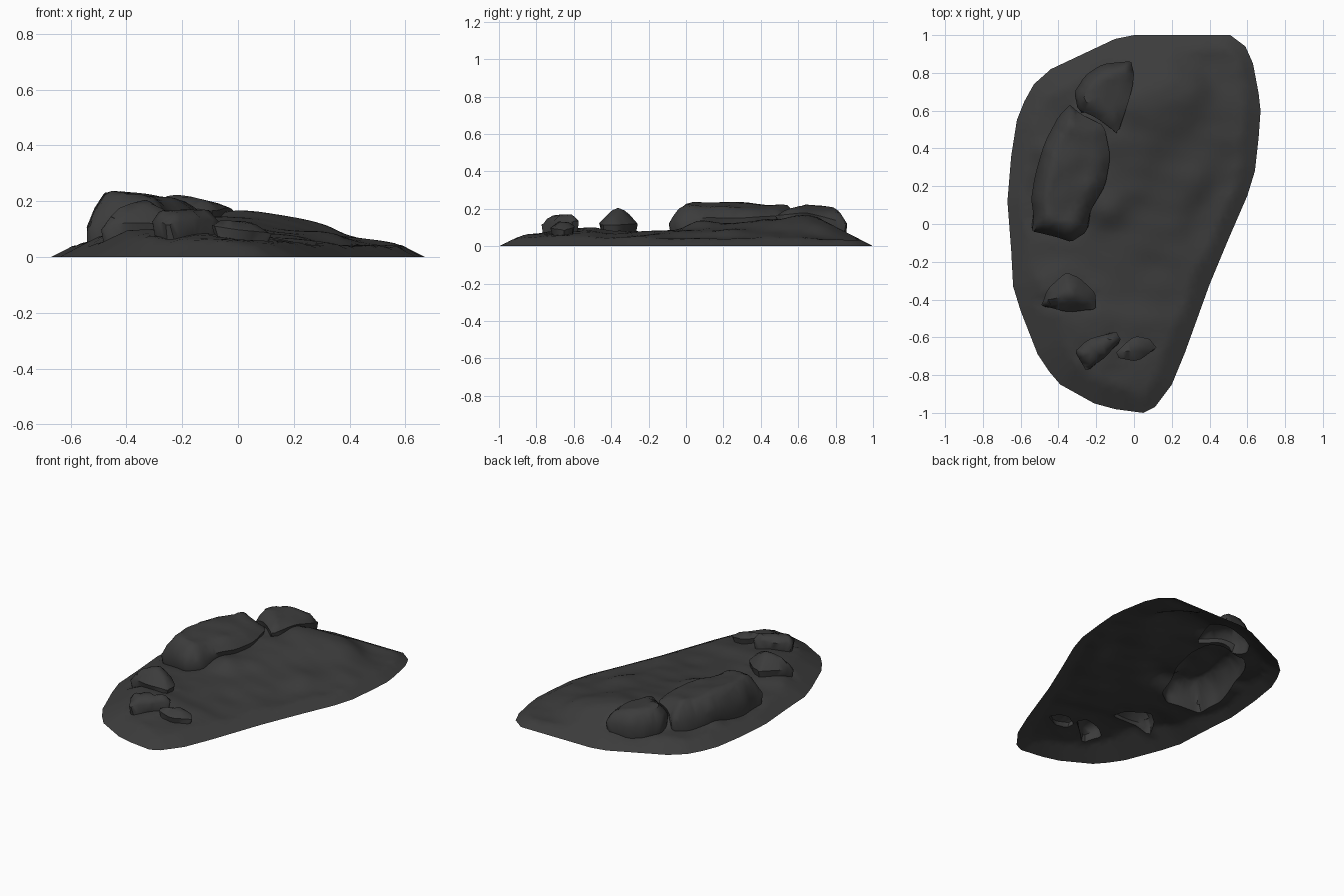
import bpy
import bmesh
import math
import random
from mathutils import Vector, noise
from mathutils.geometry import delaunay_2d_cdt

random.seed(4)
cube = bpy.data.objects.get("Cube")
if cube:
    bpy.data.objects.remove(cube)


def pairs(values):
    """Turn flat hundredths into 2D points."""
    return [Vector((values[i] / 100, values[i + 1] / 100)) for i in range(0, len(values), 2)]


def refine(loop, step):
    """Resample a closed loop with short straight segments."""
    result = []
    for i, a in enumerate(loop):
        b = loop[(i + 1) % len(loop)]
        count = max(1, round((b - a).length / step))
        result += [a.lerp(b, k / count) for k in range(count)]
    return result


def chamfer(loop):
    """Cut every corner once to soften the loop."""
    result = []
    for i, a in enumerate(loop):
        b = loop[(i + 1) % len(loop)]
        result += [a.lerp(b, 0.15), a.lerp(b, 0.85)]
    return result


def inside(p, loop):
    hit = False
    for i, a in enumerate(loop):
        b = loop[i - 1]
        if (a.y > p.y) != (b.y > p.y) and p.x < (b.x - a.x) * (p.y - a.y) / (b.y - a.y) + a.x:
            hit = not hit
    return hit


def edge_distance(p, loop):
    best = math.inf
    for i, a in enumerate(loop):
        d = loop[i - 1] - a
        t = min(1, max(0, (p - a).dot(d) / d.length_squared))
        best = min(best, (a + d * t - p).length)
    return best


def inset(loop, amount):
    """Move a loop towards its own interior."""
    result = []
    for i, p in enumerate(loop):
        along = (loop[(i + 1) % len(loop)] - loop[i - 1]).normalized()
        side = Vector((-along.y, along.x))
        if not inside(p + side * 0.01, loop):
            side = -side
        result.append(p + side * amount)
    return result


# Footprint of the whole outcrop
outline = pairs([
    0, 100, 51, 100, 59, 94, 63, 85, 66, 69, 67, 60, 66, 46, 64, 28, 60, 15, 50, -8, 40, -32,
    27, -68, 20, -85, 11, -97, 5, -100, -10, -98, -21, -95, -39, -85, -45, -78, -51, -69,
    -60, -46, -64, -33, -65, -14, -67, 12, -65, 36, -62, 55, -58, 65, -53, 74, -44, 82, -10, 98])

# Ground heights: x, y, z in hundredths
ground_points = [
    -55, 60, 5, -60, 20, 4, -56, -20, 5, -45, -60, 6, -30, -85, 4, 0, -92, 4, 15, -75, 4,
    30, -40, 4, 45, -5, 4, 58, 30, 4, 60, 65, 4, 50, 92, 3, 20, 92, 4, -15, 92, 5,
    -40, 78, 6, 4, 68, 19, 0, 42, 14, -7, 22, 12, 20, 60, 12, 20, 30, 9, 40, 50, 7,
    10, 2, 8, -10, -8, 9, -40, -20, 7, 0, -40, 7, 20, -25, 6, -20, -50, 9, -8, -80, 7,
    -30, 30, 13, -33, -53, 11, -38, -38, 10, -18, -65, 10, 2, -65, 8, -15, -22, 7,
    -8, 52, 15, 0, 84, 11, 12, 68, 16]
samples = [[v / 100 for v in ground_points[i:i + 3]] for i in range(0, len(ground_points), 3)]

# Boulders: outline, top height, slope in x, slope in y, shoulder width
boulders = [
    ([-55, -4, -54, 5, -55, 14, -53, 25, -48, 43, -41, 57, -34, 64, -27, 58, -15, 52, -12, 35,
      -15, 20, -22, 8, -24, -4, -33, -10, -42, -7], 0.222, -0.13, 0.0, 0.085),
    ([-32, 70, -26, 79, -17, 85, -1, 87, 1, 77, -8, 46, -20, 56, -30, 60], 0.207, -0.13, 0.0, 0.07),
    ([-50, -44, -46, -34, -36, -25, -29, -28, -20, -36, -20, -46, -35, -47], 0.205, -0.1, 0.2, 0.11),
    ([-32, -67, -25, -61, -10, -56, -6, -62, -14, -70, -25, -79], 0.165, 0.0, 0.12, 0.045),
    ([-10, -67, 0, -59, 8, -60, 13, -66, 2, -73, -8, -72], 0.13, -0.22, 0.1, 0.05),
]
rocks = []
for values, *shape in boulders:
    loop = refine(chamfer(pairs(values)), 0.025)
    rocks.append((loop, sum(loop, Vector((0, 0))) / len(loop), shape))


def ground_height(p):
    total = height = 0
    for x, y, z in samples:
        w = math.exp(-((p.x - x) ** 2 + (p.y - y) ** 2) / 0.02) + 1e-6
        total += w
        height += w * z
    # Low rounded knob beside the long boulder
    knob = 0.035 * math.exp(-(p - Vector((-0.13, 0.06))).length_squared / 0.007)
    rough = 0.008 * noise.noise(Vector((p.x * 5, p.y * 9, 0)))
    # The border falls away at a steady slope
    return min(height / total + knob + rough, 0.52 * edge_distance(p, outline))


# Gather points: border, boulder feet and shoulders, then a loose grid
points, edges = [], []


def add_loop(loop):
    start = len(points)
    points.extend(loop)
    edges.extend((start + i, start + (i + 1) % len(loop)) for i in range(len(loop)))


add_loop(refine(outline, 0.05))
for loop, centre, shape in rocks:
    add_loop(loop)
    add_loop(inset(loop, 0.018))

step = 0.028
for ix in range(-24, 25):
    for iy in range(-36, 37):
        p = Vector((ix + random.uniform(-0.3, 0.3), iy + random.uniform(-0.3, 0.3))) * step
        if not inside(p, outline) or edge_distance(p, outline) < 0.02:
            continue
        if all(edge_distance(p, loop) > 0.028 or
               (not inside(p, loop) and edge_distance(p, loop) > 0.012) for loop, c, s in rocks):
            points.append(p)

flat_points, _, faces, *_ = delaunay_2d_cdt(points, edges, [], 1, 1e-5)

# Raise the points into ground and boulders, with slightly undercut walls
bm = bmesh.new()
verts = []
for p in flat_points:
    z = ground_height(p)
    place = p.copy()
    for loop, centre, (top, slope_x, slope_y, width) in rocks:
        d = edge_distance(p, loop)
        out = (p - centre).normalized()
        if d < 0.002:
            place -= out * 0.012
            z -= 0.004
        elif inside(p, loop):
            crown = top + slope_x * (p.x - centre.x) + slope_y * (p.y - centre.y)
            crown += 0.012 * noise.noise(Vector((p.x * 8, p.y * 8, 7)))
            rise = 1 - (1 - min(1, d / width)) ** 1.7
            z += max(0.006, min(crown, 0.237) - z) * rise
            place += out * 0.018 * max(0, 1 - d / 0.09)
    verts.append(bm.verts.new((place.x, place.y, max(0, z))))
for face in faces:
    bm.faces.new([verts[i] for i in face])
bm.normal_update()
if sum(f.normal.z for f in bm.faces) < 0:
    bmesh.ops.reverse_faces(bm, faces=bm.faces[:])
for v in [v for v in bm.verts if not v.link_faces]:
    bm.verts.remove(v)

mesh = bpy.data.meshes.new("rock_outcrop")
bm.to_mesh(mesh)
bm.free()
outcrop = bpy.data.objects.new("rock_outcrop", mesh)
bpy.context.collection.objects.link(outcrop)

# Single dark stone colour
stone = bpy.data.materials.new("dark_stone")
stone.use_nodes = True
colour = (0.045, 0.045, 0.045, 1)
stone.diffuse_color = colour
shader = stone.node_tree.nodes["Principled BSDF"]
shader.inputs["Base Color"].default_value = colour
shader.inputs["Roughness"].default_value = 0.9
mesh.materials.append(stone)

bpy.context.view_layer.objects.active = outcrop
outcrop.select_set(True)
bpy.ops.object.shade_smooth_by_angle(angle=math.radians(45))
